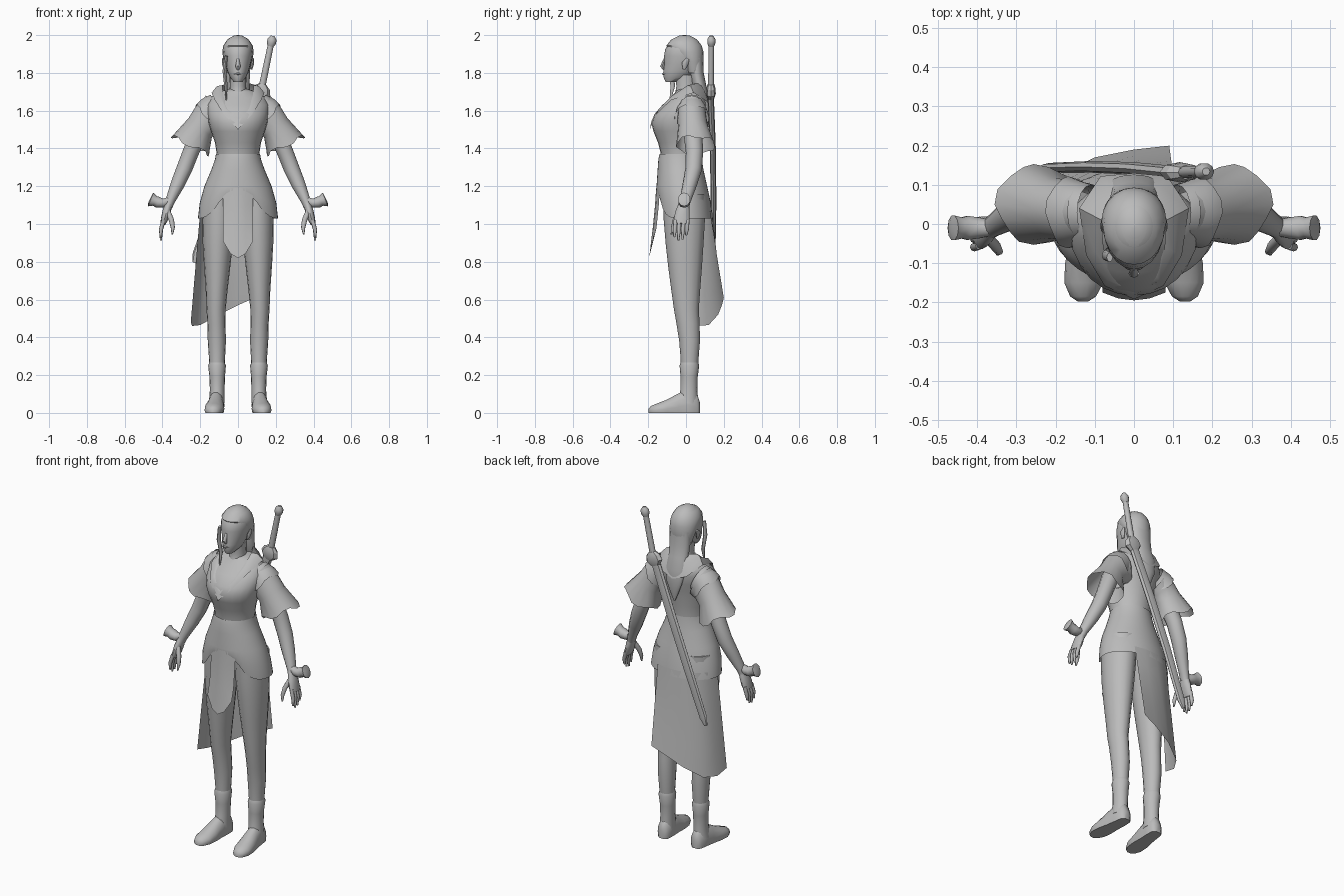
import bpy, bmesh, math
from mathutils import Vector as V

grey = bpy.data.materials.new("plain_grey")
grey.diffuse_color = (0.5, 0.5, 0.5, 1)


def finish(name, bm, mirror=False, angle=50):
    bmesh.ops.remove_doubles(bm, verts=bm.verts, dist=0.0005)
    bmesh.ops.recalc_face_normals(bm, faces=bm.faces)
    me = bpy.data.meshes.new(name)
    bm.to_mesh(me)
    bm.free()
    me.materials.append(grey)
    ob = bpy.data.objects.new(name, me)
    bpy.context.collection.objects.link(ob)
    if mirror:
        ob.modifiers.new("mirror", 'MIRROR').use_clip = False
    bpy.ops.object.select_all(action='DESELECT')
    ob.select_set(True)
    bpy.context.view_layer.objects.active = ob
    bpy.ops.object.shade_smooth_by_angle(angle=math.radians(angle))
    return ob


def loft(name, rings, closed=True, cap=True, mirror=False, angle=50):
    """Skin a list of equally long point rows."""
    bm = bmesh.new()
    rows = [[bm.verts.new(p) for p in r] for r in rings]
    n = len(rows[0])
    for a, b in zip(rows, rows[1:]):
        for i in range(n if closed else n - 1):
            j = (i + 1) % n
            bm.faces.new((a[i], a[j], b[j], b[i]))
    if closed and cap:
        bm.faces.new(rows[0])
        bm.faces.new(rows[-1])
    return finish(name, bm, mirror, angle)


def ring(c, u, v, n=16):
    c, u, v = V(c), V(u), V(v)
    return [c + u * math.cos(t) + v * math.sin(t)
            for t in (2 * math.pi * i / n for i in range(n))]


def level(z, rx, yf, yb, x=0, n=20):
    """Horizontal ellipse from front depth to back depth."""
    return ring((x, (yf + yb) / 2, z), (rx, 0, 0), (0, (yb - yf) / 2, 0), n)


def tube(name, pts, n=12, mirror=False, side=(0, 1, 0), angle=50):
    """pts: (x, y, z, radius across, radius along side)."""
    rings = []
    for i, p in enumerate(pts):
        t = V(pts[min(i + 1, len(pts) - 1)][:3]) - V(pts[max(i - 1, 0)][:3])
        u = V(side).cross(t).normalized()
        v = t.cross(u).normalized()
        rings.append(ring(p[:3], u * p[3], v * p[4], n))
    return loft(name, rings, mirror=mirror, angle=angle)


# Head, nose, ears and neck
loft("head", [level(*r) for r in [
    (1.752, .022, -.108, -.05), (1.775, .042, -.118, .02), (1.81, .057, -.12, .055),
    (1.85, .068, -.114, .078), (1.89, .076, -.116, .086), (1.925, .077, -.11, .084),
    (1.96, .067, -.09, .07), (1.985, .045, -.06, .045), (1.997, .022, -.035, .02),
    (2.0, .004, -.012, -.004)]])
tube("nose", [(0, -.112, 1.875, .006, .006), (0, -.126, 1.835, .011, .014),
              (0, -.115, 1.82, .008, .008)], 8, side=(1, 0, 0))
tube("lips", [(-.02, -.108, 1.795, .003, .004), (0, -.117, 1.795, .007, .009),
              (.02, -.108, 1.795, .003, .004)], 8)
tube("ear", [(.07, -.01, 1.82, .006, .008), (.078, -.005, 1.85, .008, .018),
             (.08, .01, 1.875, .004, .008)], 8, mirror=True)
loft("neck", [level(*r) for r in [
    (1.54, .07, -.14, .05), (1.62, .065, -.1, .055), (1.68, .048, -.06, .05),
    (1.73, .043, -.05, .05), (1.79, .045, -.06, .05)]])

# Hair cap, long tail at the back and single loose lock
loft("hair_cap", [level(*r) for r in [
    (1.80, .06, .0, .085), (1.86, .076, -.03, .093), (1.91, .083, -.08, .093),
    (1.945, .078, -.104, .083), (1.975, .058, -.08, .06), (1.995, .027, -.04, .025),
    (2.0, .005, -.012, -.002)]])
loft("hair_tail", [level(*r) for r in [
    (1.88, .065, .02, .09), (1.80, .064, .02, .094), (1.73, .06, .03, .108),
    (1.66, .066, .07, .126), (1.58, .05, .095, .128), (1.51, .022, .1, .12),
    (1.47, .004, .105, .112)]])
tube("hair_lock", [(-.062, -.085, 1.89, .008, .012), (-.072, -.08, 1.81, .01, .014),
                   (-.064, -.07, 1.73, .009, .012), (-.062, -.085, 1.65, .002, .003)], 8)

# Bodice
loft("bodice", [level(*r, 0, 24) for r in [
    (1.34, .112, -.13, .075), (1.38, .114, -.135, .076), (1.43, .122, -.148, .082),
    (1.49, .142, -.172, .09), (1.535, .155, -.183, .098), (1.58, .162, -.168, .108),
    (1.63, .165, -.125, .114), (1.67, .145, -.08, .11), (1.70, .1, -.055, .1),
    (1.715, .05, -.045, .08)]])

# Tunic skirt: hem rises towards the front
skirt = []
for k, r in enumerate([(1.03, .212, -.15, .142), (1.11, .203, -.157, .132), (1.2, .178, -.156, .112),
                       (1.29, .14, -.15, .092), (1.345, .121, -.146, .084), (1.37, .117, -.14, .081)]):
    row = level(*r, 0, 40)
    for p in row:
        if k < 2 and p.y < 0:
            f = max(0, min(1, (.205 - abs(p.x)) / .125))
            hem = 1.03 + .12 * f * f
            p.z = hem + k * .47 * (1.2 - hem)
    skirt.append(row)
loft("tunic_skirt", skirt, cap=False)

# Pointed front panel
loft("front_panel", [[(s * .08, y + .02 * s * s, z + lift * s * s) for s in (-1, -.5, 0, .5, 1)]
                     for y, z, lift in [(-.158, 1.19, 0), (-.164, 1.1, 0),
                                        (-.176, .98, 0), (-.195, .82, .09)]],
     closed=False)

# Back drape: slanted hem, wrapped round one side
top = [(-.2, -.01), (-.185, .06), (-.13, .112), (-.04, .136), (.04, .138), (.1, .125)]
bot = [(-.25, -.03, .48), (-.243, .05, .46), (-.2, .12, .465), (-.1, .17, .52), (0, .19, .57), (.09, .2, .61)]
loft("back_drape", [[V((a[0], a[1], 1.07)).lerp(V(b), t) for a, b in zip(top, bot)]
                    for t in (0, .25, .5, .75, 1)], closed=False)

# Wide collar running down to a V
inner = [(0, .085, 1.74), (.05, .07, 1.748), (.083, .01, 1.735), (.078, -.06, 1.68),
         (.055, -.13, 1.61), (0, -.172, 1.565)]
outer = [(0, .13, 1.61), (.085, .122, 1.64), (.14, .04, 1.695), (.122, -.08, 1.655),
         (.075, -.158, 1.58), (0, -.192, 1.5)]
collar = []
for s in (0, .5, 1):
    half = [V(a).lerp(V(b), s) + V((0, 0, .015 if s == .5 else 0)) for a, b in zip(inner, outer)]
    collar.append(half + [V((-p.x, p.y, p.z)) for p in half[-2:0:-1]])
loft("collar", collar, cap=False)

# Sleeves: short cap over a flared, wavy cuff
def sleeve_ring(x, y, z, ux, uz, ry, wave=0):
    row = ring((x, y, z), (ux, 0, uz), (0, ry, 0), 16)
    return [p + V((.6, 0, -.8)) * (wave * (-1) ** (i // 2)) for i, p in enumerate(row)]


loft("sleeve", [sleeve_ring(*a) for a in [
    (.12, .03, 1.59, .05, .09, .075), (.165, .032, 1.555, .06, .065, .078),
    (.2, .038, 1.51, .062, .05, .08), (.25, .05, 1.415, .1, .05, .103, .01)]],
    cap=False, mirror=True)
loft("sleeve_cap", [sleeve_ring(*a) for a in [
    (.11, .03, 1.61, .035, .075, .07), (.145, .03, 1.595, .05, .065, .082),
    (.165, .03, 1.565, .058, .065, .092, .006)]], cap=False, mirror=True)

# Arms, hands and fingers
tube("arm", [(.14, .03, 1.6, .05, .055), (.2, .035, 1.5, .047, .05), (.25, .045, 1.38, .043, .046),
             (.285, .04, 1.29, .042, .044), (.32, .02, 1.21, .037, .038),
             (.36, -.005, 1.12, .025, .029), (.37, -.012, 1.09, .022, .029)], mirror=True)
tube("palm", [(.365, -.01, 1.11, .02, .026), (.377, -.017, 1.07, .022, .037),
              (.388, -.022, 1.03, .02, .042), (.398, -.025, 1.0, .014, .04)], mirror=True)
for i, (y, tip) in enumerate([(-.055, .93), (-.034, .912), (-.012, .918), (.008, .94)]):
    tube(f"finger_{i + 1}", [(.394, y, 1.02, .011, .011), (.408, y - .004, .97, .011, .011),
                             (.408, y - .007, tip, .005, .005)], 8, mirror=True)
tube("thumb", [(.373, -.035, 1.07, .014, .014), (.352, -.058, 1.02, .014, .013),
               (.345, -.07, .98, .011, .01), (.348, -.077, .945, .004, .004)], 8, mirror=True)

# Flared wrist ornament
tube("wrist_ornament", [(.36, -.01, 1.125, .02, .02), (.395, -.01, 1.11, .024, .028),
                        (.425, -.01, 1.115, .03, .032), (.44, -.01, 1.122, .027, .028),
                        (.462, -.01, 1.13, .039, .033), (.466, -.01, 1.132, .02, .02)], 10, mirror=True)

# Legs, boots and feet
loft("leg", [level(z, rx, f, b, x, 16) for x, z, rx, f, b in [
    (.1, 1.16, .085, -.12, .1), (.103, 1.02, .086, -.118, .1), (.107, .9, .08, -.108, .093),
    (.11, .78, .07, -.095, .085), (.113, .65, .058, -.078, .075), (.116, .55, .051, -.064, .068),
    (.114, .47, .048, -.05, .072), (.112, .38, .048, -.036, .074), (.111, .28, .042, -.028, .066),
    (.11, .1, .036, -.025, .055)]], mirror=True)
loft("boot_shaft", [level(z, rx, f, b, x, 16) for x, z, rx, f, b in [
    (.113, .05, .042, -.045, .066), (.11, .12, .039, -.03, .06), (.11, .19, .041, -.029, .062),
    (.111, .25, .047, -.034, .07), (.111, .27, .04, -.027, .064)]], mirror=True)
foot = []
for y, x, rx, h in [(.075, .11, .018, .05), (.06, .11, .036, .1), (.01, .113, .041, .13),
                    (-.04, .118, .044, .105), (-.1, .124, .052, .072), (-.15, .128, .05, .052),
                    (-.185, .13, .033, .038), (-.198, .13, .013, .022)]:
    foot.append([V((p.x, p.y, max(0, p.z))) for p in ring((x, y, h * .3), (rx, 0, 0), (0, 0, h * .7), 14)])
loft("foot", foot, mirror=True)

# Sword slung across the back
tube("scabbard", [(.115, .13, 1.69, .03, .017), (.0, .142, 1.4, .031, .016), (-.11, .146, 1.12, .03, .015),
                  (-.215, .143, .84, .026, .013), (-.232, .143, .795, .01, .008)], 8, angle=30)
tube("sword_guard", [(.108, .132, 1.665, .03, .018), (.117, .132, 1.69, .055, .026),
                     (.126, .132, 1.72, .046, .024), (.132, .132, 1.74, .02, .018)], 8, angle=30)
tube("sword_grip", [(.124, .132, 1.71, .018, .016), (.176, .134, 1.96, .016, .015)], 10)
tube("pommel", [(.172, .134, 1.94, .016, .015), (.176, .134, 1.957, .024, .022),
                (.181, .134, 1.978, .024, .022), (.184, .134, 1.996, .01, .01)], 10)
